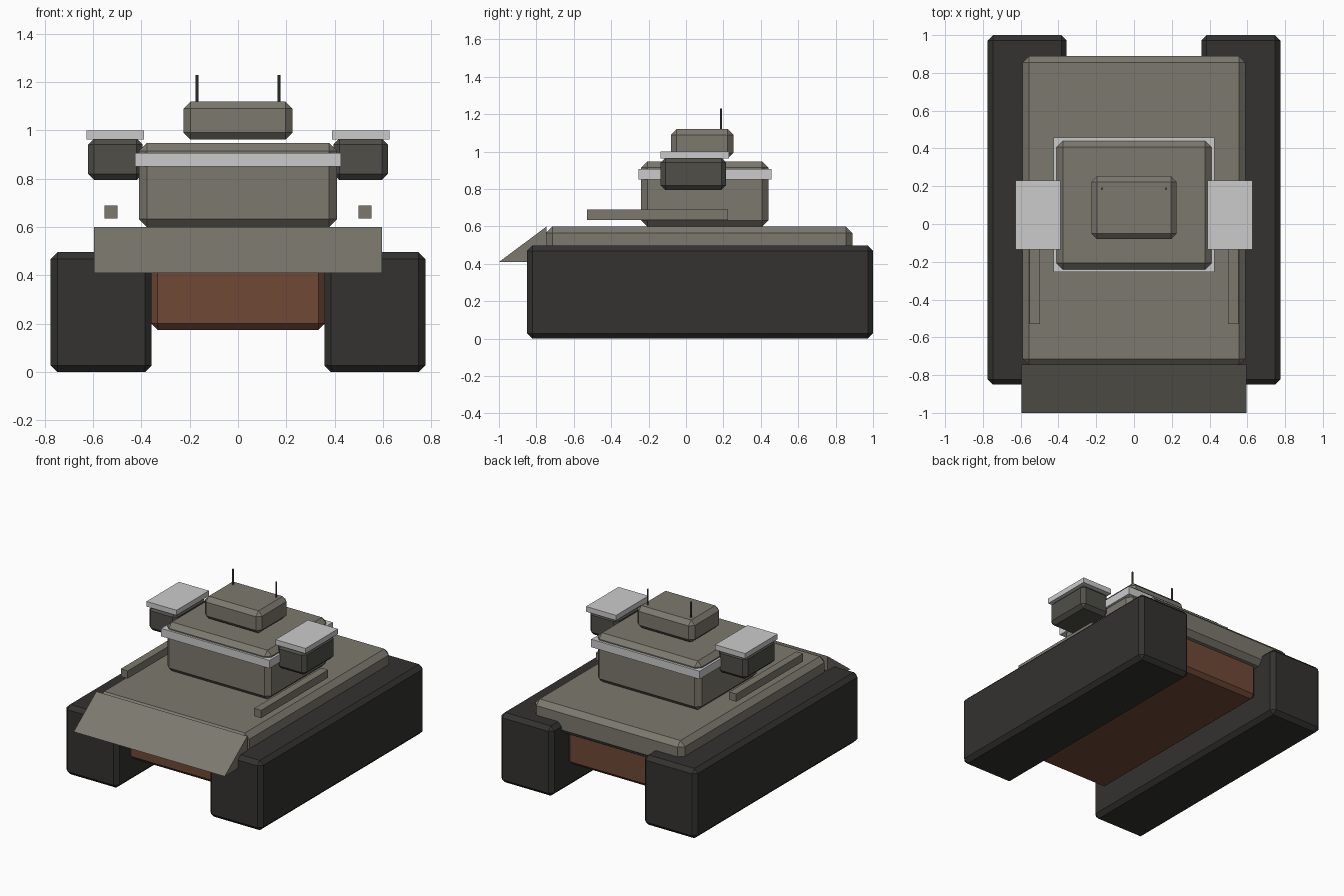
import bpy, bmesh

if "Cube" in bpy.data.objects:
    bpy.data.objects.remove(bpy.data.objects["Cube"])


def material(name, rgb):
    m = bpy.data.materials.new(name)
    m.diffuse_color = (*rgb, 1)
    m.use_nodes = True
    m.node_tree.nodes["Principled BSDF"].inputs["Base Color"].default_value = m.diffuse_color
    return m


OLIVE = material("olive_grey", (0.20, 0.19, 0.155))
DARK = material("track_dark", (0.033, 0.032, 0.030))
RUST = material("hull_brown", (0.16, 0.065, 0.037))
POD = material("pod_grey", (0.08, 0.078, 0.066))


def finish(name, bm, mat):
    bmesh.ops.recalc_face_normals(bm, faces=bm.faces)
    me = bpy.data.meshes.new(name)
    bm.to_mesh(me)
    bm.free()
    if mat:
        me.materials.append(mat)
    ob = bpy.data.objects.new(name, me)
    bpy.context.collection.objects.link(ob)
    return ob


def box(name, x, y, z, mat=None, chamfer=0.0):
    """Box from (min, max) ranges, with optional flat chamfer."""
    bm = bmesh.new()
    bmesh.ops.create_cube(bm, size=1)
    for v in bm.verts:
        v.co = [(a + b) / 2 + c * (b - a) for (a, b), c in zip((x, y, z), v.co)]
    ob = finish(name, bm, mat)
    if chamfer:
        bev = ob.modifiers.new("chamfer", 'BEVEL')
        bev.width = chamfer
        bev.segments = 1
    return ob


def rod(name, x, y, z, radius, mat):
    bm = bmesh.new()
    bmesh.ops.create_cone(bm, cap_ends=True, segments=8, radius1=radius,
                          radius2=radius, depth=z[1] - z[0])
    bmesh.ops.translate(bm, verts=bm.verts, vec=(x, y, (z[0] + z[1]) / 2))
    return finish(name, bm, mat)


# Lower hull and upper deck
box("lower_hull", (-0.36, 0.36), (-0.73, 0.83), (0.175, 0.45), RUST, 0.027)
box("deck", (-0.59, 0.59), (-0.75, 0.89), (0.41, 0.60), OLIVE, 0.035)

# Sloped front plate: triangular profile extruded across the width
bm = bmesh.new()
profile = [(-1.0, 0.41), (-0.745, 0.41), (-0.745, 0.60)]
face = bm.faces.new([bm.verts.new((-0.595, y, z)) for y, z in profile])
side = bmesh.ops.extrude_face_region(bm, geom=[face])["geom"]
bmesh.ops.translate(bm, vec=(1.19, 0, 0),
                    verts=[g for g in side if isinstance(g, bmesh.types.BMVert)])
if face.is_valid and not all(len(e.link_faces) == 2 for e in face.edges):
    bmesh.ops.delete(bm, geom=[face], context='FACES_ONLY')
    bmesh.ops.holes_fill(bm, edges=bm.edges)
finish("front_slope", bm, OLIVE)

# Turret, belt and cupola
box("turret", (-0.41, 0.41), (-0.24, 0.44), (0.60, 0.948), OLIVE, 0.033)
box("turret_belt", (-0.427, 0.427), (-0.255, 0.457), (0.85, 0.907))
box("cupola", (-0.226, 0.226), (-0.08, 0.253), (0.962, 1.12), OLIVE, 0.03)

# Paired parts on both sides
for s, label in ((-1, "left"), (1, "right")):
    def span(a, b):
        return tuple(sorted((s * a, s * b)))
    box(f"{label}_track", span(0.357, 0.775), (-0.85, 1.0), (0, 0.497), DARK, 0.028)
    box(f"{label}_pod", span(0.395, 0.62), (-0.135, 0.215), (0.795, 0.967), POD, 0.025)
    box(f"{label}_pod_cap", span(0.39, 0.627), (-0.135, 0.23), (0.963, 1.0))
    box(f"{label}_rail", span(0.498, 0.553), (-0.53, 0.225), (0.635, 0.69), OLIVE)
    rod(f"{label}_antenna", s * 0.17, 0.187, (1.10, 1.23), 0.006, POD)
